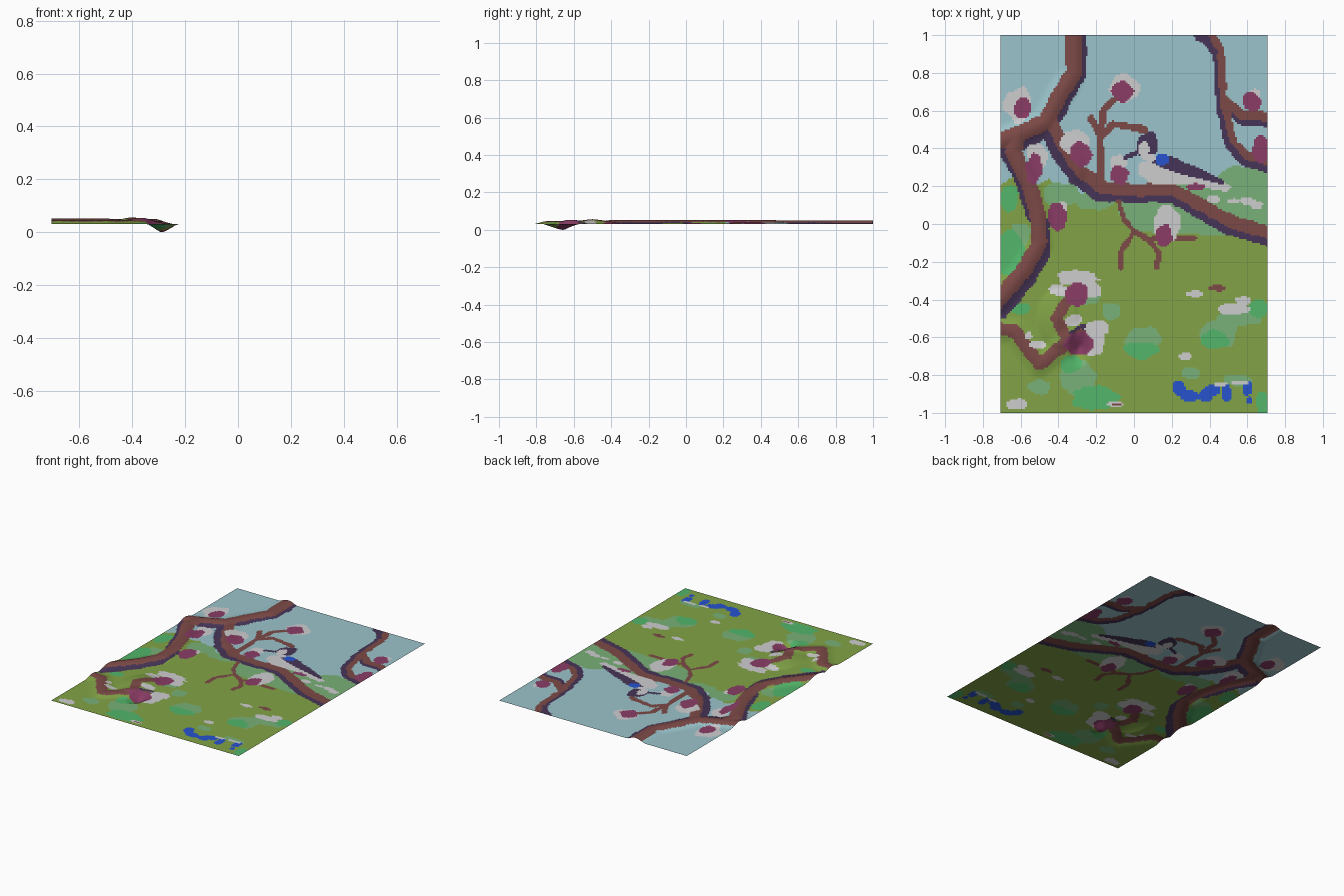
import bpy, math
from mathutils import noise, Vector

# Palette: display colours converted to linear
def lin(c):
    c /= 255
    return c / 12.92 if c < 0.04045 else ((c + 0.055) / 1.055) ** 2.4

PALETTE = {"sky": (154, 196, 203), "olive": (130, 164, 70), "sage": (121, 177, 120),
           "mint": (82, 182, 106), "bark": (125, 74, 71), "shadow_purple": (70, 52, 87),
           "petal_white": (206, 205, 207), "magenta": (138, 60, 101), "blue": (38, 82, 206)}
NAMES = list(PALETTE)
MATS = []
for n, c in PALETTE.items():
    m = bpy.data.materials.new(n)
    m.diffuse_color = (*[lin(v) for v in c], 1)
    MATS.append(m)

# The picture is a fine grid of cells; shapes are painted on in layers
NX, NY, W, H = 141, 200, 1.412, 2.0
DX, DY = W / NX, H / NY
cells = [[("meadow_and_sky", "olive")] * NY for _ in range(NX)]

def fill(part, colour, test, box):
    i0, i1 = [max(0, min(NX, int((v + W / 2) / DX) + k)) for v, k in ((box[0], -2), (box[2], 3))]
    j0, j1 = [max(0, min(NY, int((v + H / 2) / DY) + k)) for v, k in ((box[1], -2), (box[3], 3))]
    for i in range(i0, i1):
        for j in range(j0, j1):
            x, y = (i + .5) * DX - W / 2, (j + .5) * DY - H / 2
            if test(x, y):
                cells[i][j] = (part, colour)

def seg_dist(x, y, pts):
    best = 9
    for (ax, ay), (bx, by) in zip(pts, pts[1:]):
        ux, uy = bx - ax, by - ay
        t = max(0, min(1, ((x - ax) * ux + (y - ay) * uy) / (ux * ux + uy * uy)))
        best = min(best, math.hypot(x - ax - t * ux, y - ay - t * uy))
    return best

def stroke(part, colour, r, pts, off=(0, 0)):
    p = [(a + off[0], b + off[1]) for a, b in pts]
    xs, ys = zip(*p)
    fill(part, colour, lambda x, y: seg_dist(x, y, p) < r + .008 * noise.noise(Vector((x * 14, y * 14, 3))),
         (min(xs) - r, min(ys) - r, max(xs) + r, max(ys) + r))

def blobs(part, colour, items, rough=.3):
    for cx, cy, rx, ry in items:
        fill(part, colour, lambda x, y: math.hypot((x - cx) / rx, (y - cy) / ry)
             < 1 + rough * noise.noise(Vector((x * 18, y * 18, cx * 7))),
             (cx - rx * 1.3, cy - ry * 1.3, cx + rx * 1.3, cy + ry * 1.3))

def polygon(part, colour, pts):
    def inside(x, y):
        hit = False
        for (ax, ay), (bx, by) in zip(pts, pts[1:] + pts[:1]):
            if (ay > y) != (by > y) and x < ax + (y - ay) * (bx - ax) / (by - ay):
                hit = not hit
        return hit
    xs, ys = zip(*pts)
    fill(part, colour, inside, (min(xs), min(ys), max(xs), max(ys)))

# Sky, distant hills and meadow patches
G = "meadow_and_sky"
polygon(G, "sky", [(-.72, 1.1), (.72, 1.1), (.72, .1), (.2, .1), (-.1, .17), (-.28, .14), (-.4, .17),
                   (-.45, .24), (-.58, .17), (-.64, .25), (-.72, .2)])
polygon(G, "sage", [(-.1, .16), (.2, .2), (.3, .25), (.42, .24), (.52, .31), (.72, .29), (.72, -.07), (.5, -.06),
                    (.2, -.05), (0, -.04), (-.08, .05)])
blobs(G, "sage", [(-.38, .16, .11, .06), (-.22, .12, .1, .05), (-.3, -.82, .09, .1), (-.5, -.86, .06, .04),
                  (.3, -.79, .05, .03), (.45, -.58, .1, .07), (.55, -.5, .12, .04), (.55, -.83, .08, .03),
                  (-.12, -.46, .05, .05), (.05, -.6, .1, .05), (-.6, -.05, .05, .06), (-.28, -.38, .1, .05)])
blobs(G, "mint", [(-.66, .14, .05, .07), (-.66, -.15, .07, .13), (.04, -.67, .085, .045), (-.2, -.92, .13, .06),
                  (.43, -.61, .07, .05), (.66, -.45, .05, .05), (.68, -.95, .03, .07), (-.6, -.45, .05, .03),
                  (-.33, -.74, .05, .05)])
blobs(G, "blue", [(.24, -.87, .035, .04), (.29, -.91, .05, .03), (.38, -.91, .04, .035), (.42, -.88, .04, .03),
                  (.49, -.89, .03, .045), (.6, -.87, .03, .045), (.61, -.93, .02, .02)])
blobs(G, "petal_white", [(-.62, -.95, .055, .028), (.32, -.37, .045, .017), (.52, -.45, .08, .03), (.58, -.41, .04, .03),
                         (.27, -.7, .04, .017), (.46, -.85, .035, .012), (.56, -.84, .05, .012), (-.1, -.955, .04, .017),
                         (.42, .13, .035, .02), (.52, .12, .03, .015), (.6, .12, .04, .02), (.65, .1, .03, .02)])
blobs(G, "bark", [(.44, -.34, .045, .016), (-.09, -.955, .025, .008)])

# Branches: purple shaded side first, bark on top
B = "branches"
TRUNK = [(-.32, 1.02), (-.32, .8), (-.4, .67), (-.47, .54), (-.6, .48), (-.73, .43)]
ARCH = [(-.45, .56), (-.37, .41), (-.28, .28), (-.16, .19), (0, .18), (.2, .185), (.34, .11), (.52, .01), (.73, -.05)]
LEFT = [(-.62, .47), (-.64, .38), (-.56, .22), (-.51, .06), (-.5, -.1), (-.58, -.24), (-.73, -.42)]
HOOK = [(-.73, -.55), (-.63, -.57), (-.5, -.74), (-.37, -.64), (-.28, -.59)]
CURL = [(-.36, -.6), (-.41, -.5), (-.36, -.42), (-.3, -.38)]
RIGHT = [(.4, 1.02), (.46, .92), (.475, .65), (.53, .43), (.6, .36), (.73, .32)]
SIDE = [(.48, .66), (.57, .58), (.73, .565)]
stroke(B, "shadow_purple", .035, TRUNK[:3], (.032, -.01))
stroke(B, "shadow_purple", .035, TRUNK[2:], (.02, -.045))
stroke(B, "shadow_purple", .04, ARCH[:4], (-.03, -.03))
stroke(B, "shadow_purple", .035, ARCH[3:], (-.01, -.035))
stroke(B, "shadow_purple", .035, LEFT[:4], (-.025, -.015))
stroke(B, "shadow_purple", .035, LEFT[3:], (.025, -.05))
stroke(B, "shadow_purple", .03, RIGHT, (-.012, -.022))
stroke(B, "shadow_purple", .025, SIDE, (0, -.03))
stroke(B, "shadow_purple", .03, [(.35, 1), (.42, .96)])
stroke(B, "shadow_purple", .02, [(-.36, -.6), (-.27, -.55)])
for pts, r in ((TRUNK, .043), (ARCH, .034), (LEFT, .042), (HOOK, .034), (CURL, .03), (RIGHT, .02), (SIDE, .026)):
    stroke(B, "bark", r, pts)
# Thin twigs
for pts in ([(-.17, .2), (-.18, .45), (-.16, .6), (-.12, .65), (-.06, .68)], [(-.17, .46), (-.23, .56)],
            [(-.17, .47), (-.11, .53), (.06, .5)], [(-.08, .12), (-.05, .02), (0, -.04), (-.07, -.15), (-.07, -.24)],
            [(0, -.04), (.08, -.08), (.13, -.15), (.12, -.23)], [(.1, -.075), (.32, -.075)]):
    stroke(B, "bark", .018 if pts[0][1] > .15 else .014, pts)

# Blossoms: white petals with magenta hearts
F = "blossoms"
blobs(F, "petal_white", [(-.61, .63, .07, .09), (-.51, .36, .06, .07), (-.31, .43, .08, .07), (-.05, .72, .075, .08),
                         (-.08, .32, .045, .05), (.17, .0, .075, .09), (-.38, .09, .03, .03), (.64, .69, .03, .03),
                         (.65, .4, .02, .03), (-.3, -.29, .11, .04), (-.22, -.35, .05, .04), (-.4, -.35, .05, .03),
                         (-.36, -.27, .06, .02), (-.2, -.55, .07, .04), (-.22, -.63, .06, .07), (-.32, -.51, .05, .03),
                         (-.51, -.64, .04, .02), (-.56, -.59, .02, .02)])
blobs(F, "magenta", [(-.59, .61, .05, .055), (-.53, .29, .045, .075), (-.28, .37, .055, .07), (-.06, .7, .06, .055),
                     (-.08, .26, .05, .055), (.16, -.06, .045, .06), (-.41, .04, .05, .075), (.62, .65, .05, .055),
                     (.67, .39, .045, .07), (-.3, -.37, .06, .07), (-.3, -.635, .085, .06)])

# Bird on the branch
D = "bird"
polygon(D, "petal_white", [(.02, .32), (.1, .34), (.32, .28), (.52, .2), (.49, .17), (.3, .205), (.1, .21), (.03, .26)])
polygon(D, "shadow_purple", [(.08, .37), (.2, .35), (.34, .3), (.48, .23), (.47, .21), (.3, .25), (.2, .28), (.08, .33)])
blobs(D, "shadow_purple", [(.07, .41, .055, .07), (.19, .32, .06, .035), (.09, .47, .02, .02)], .15)
stroke(D, "shadow_purple", .012, [(-.05, .35), (.02, .38)])
blobs(D, "petal_white", [(.055, .385, .03, .045), (.09, .35, .03, .02)], .3)
blobs(D, "blue", [(.15, .34, .04, .03)], .2)
blobs(D, "magenta", [(.33, .195, .045, .02)])

# Relief: left branches swell, one blossom bulges up and a pocket sinks behind it
def height(x, y):
    z = .032
    if x < -.2:
        for pts, amp in ((TRUNK, .02), (LEFT, .022), (ARCH[:3], .012), (HOOK, .016)):
            d = seg_dist(x, y, pts) / .085
            if d < 1:
                z = max(z, .032 + amp * (.5 + .5 * math.cos(math.pi * d)) * min(1, (-.24 - x) / .05 if x < -.24 else 0))
        z += .027 * max(0, 1 - math.hypot((x + .4) / .11, (y + .5) / .16)) ** .7
        z -= .038 * max(0, 1 - math.hypot((x + .29) / .06, (y + .65) / .11))
    return min(.064, max(0, z))

# One object per part, all cells sharing the same relief surface
heights = {(i, j): height(i * DX - W / 2, j * DY - H / 2) for i in range(NX + 1) for j in range(NY + 1)}
low = min(heights.values())
for part in (G, B, F, D):
    index, verts, faces, mats = {}, [], [], []
    for i in range(NX):
        for j in range(NY):
            if cells[i][j][0] != part:
                continue
            quad = []
            for k in ((i, j), (i + 1, j), (i + 1, j + 1), (i, j + 1)):
                if k not in index:
                    index[k] = len(verts)
                    verts.append((k[0] * DX - W / 2, k[1] * DY - H / 2, heights[k] - low))
                quad.append(index[k])
            faces.append(quad)
            mats.append(NAMES.index(cells[i][j][1]))
    me = bpy.data.meshes.new(part)
    me.from_pydata(verts, [], faces)
    for m in MATS:
        me.materials.append(m)
    me.polygons.foreach_set("material_index", mats)
    me.polygons.foreach_set("use_smooth", [True] * len(faces))
    me.update()
    bpy.context.collection.objects.link(bpy.data.objects.new(part, me))
